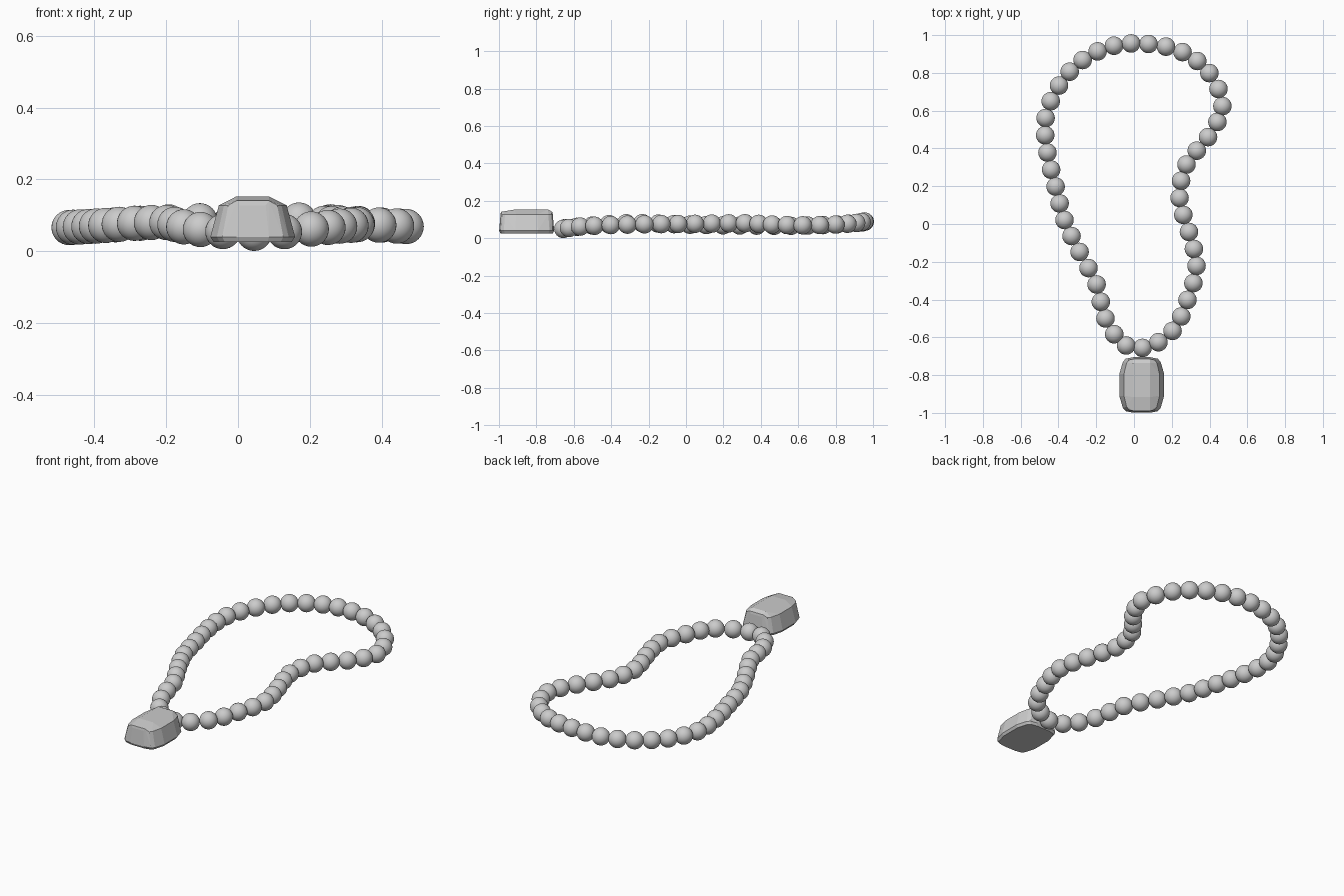
import bpy, bmesh
from mathutils import Vector

if "Cube" in bpy.data.objects:
    bpy.data.objects.remove(bpy.data.objects["Cube"])

grey = bpy.data.materials.new("light grey")
grey.diffuse_color = (0.6, 0.6, 0.6, 1)
grey.use_nodes = True
grey.node_tree.nodes["Principled BSDF"].inputs["Base Color"].default_value = grey.diffuse_color


def add_object(name, bm):
    mesh = bpy.data.meshes.new(name)
    bm.to_mesh(mesh)
    bm.free()
    mesh.materials.append(grey)
    obj = bpy.data.objects.new(name, mesh)
    bpy.context.collection.objects.link(obj)
    return obj


# String path: every second bead, counter-clockwise from the pendant
PATH = [Vector(p) for p in (
    (.045, -.656, .05), (.204, -.566, .062), (.283, -.402, .07), (.331, -.222, .074),
    (.291, -.042, .076), (.241, .138, .078), (.278, .315, .08), (.392, .460, .073),
    (.468, .624, .069), (.399, .799, .073), (.257, .910, .082), (.077, .953, .09),
    (-.106, .944, .085), (-.272, .868, .078), (-.397, .733, .07), (-.468, .561, .066),
    (-.458, .378, .067), (-.415, .198, .069), (-.368, .021, .072), (-.288, -.148, .078),
    (-.198, -.320, .08), (-.151, -.500, .068), (-.042, -.643, .055))]
ends = [Vector((-.111, -.585, .06))] + PATH + [Vector((.135, -.63, .055))]

# Beads in between sit on a smooth curve through their neighbours
centres = list(PATH)
for a, b, c, d in zip(ends, ends[1:], ends[2:], ends[3:]):
    centres.append((9 * (b + c) - a - d) / 16)

# Beads share one smooth sphere mesh
bm = bmesh.new()
bmesh.ops.create_uvsphere(bm, u_segments=32, v_segments=16, radius=0.049)
for f in bm.faces:
    f.smooth = True
first = add_object("bead", bm)
first.location = centres[0]
for centre in centres[1:]:
    bead = bpy.data.objects.new("bead", first.data)
    bead.location = centre
    bpy.context.collection.objects.link(bead)

# Pendant: faceted stone, hull of stacked cushion outlines and a flat table
OUTLINE = ((.045, .147), (.085, .139), (.1, .122), (.118, .06))
LEVELS = ((.026, .92, .95), (.04, 1, 1), (.128, .80, .95))
bm = bmesh.new()
for sx in (-1, 1):
    for sy in (-1, 1):
        for z, kx, ky in LEVELS:
            for x, y in OUTLINE:
                bm.verts.new((sx * x * kx, sy * y * ky, z))
        bm.verts.new((sx * .045, sy * .137, .141))
    for y in (-.065, .115):
        bm.verts.new((sx * .045, y, .153))
hull = bmesh.ops.convex_hull(bm, input=bm.verts)
unused = {g for g in hull["geom_interior"] if isinstance(g, bmesh.types.BMVert)}
bmesh.ops.delete(bm, geom=list(unused), context='VERTS')
bmesh.ops.dissolve_limit(bm, angle_limit=0.03, verts=bm.verts, edges=bm.edges)
bmesh.ops.recalc_face_normals(bm, faces=bm.faces)
pendant = add_object("pendant", bm)
pendant.location = (.041, -.852, 0)
